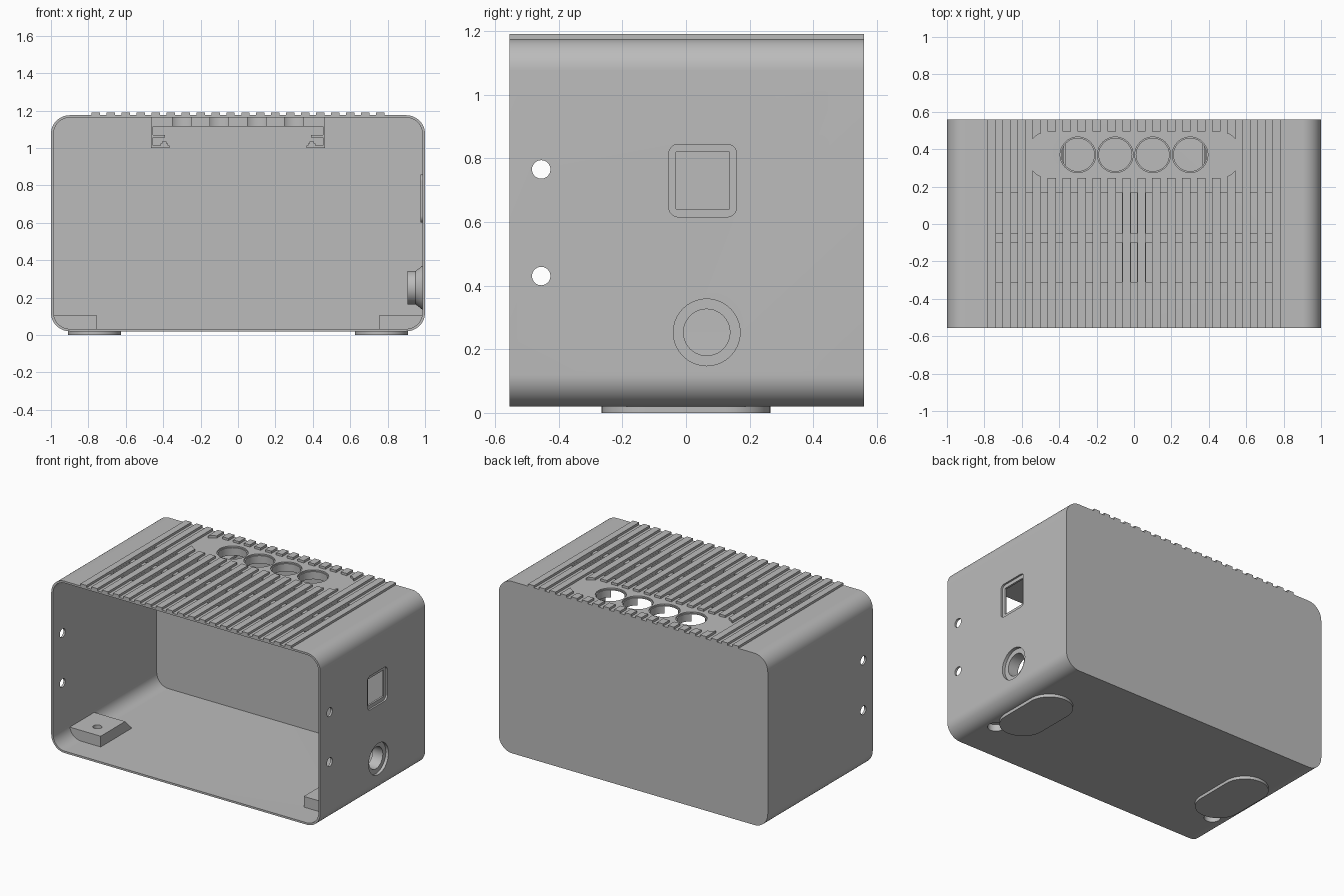
import bpy, bmesh, math

cube = bpy.data.objects.get("Cube")
if cube:
    bpy.data.objects.remove(cube, do_unlink=True)

grey = bpy.data.materials.new("plain_grey")
grey.use_nodes = True
COLOUR = (0.5, 0.5, 0.5, 1)
grey.diffuse_color = COLOUR
for node in grey.node_tree.nodes:
    if node.type == 'BSDF_PRINCIPLED':
        node.inputs["Base Color"].default_value = COLOUR

FRONT, BACK, TOP = -0.555, 0.56, 1.175


def rounded(cx, cy, hx, hy, r, n=16):
    """Rounded rectangle outline; a circle or stadium when r fills it."""
    pts = []
    for k, (sx, sy) in enumerate([(1, 1), (-1, 1), (-1, -1), (1, -1)]):
        for i in range(n + 1):
            a = math.pi / 2 * (k + i / n)
            p = (cx + sx * (hx - r) + r * math.cos(a), cy + sy * (hy - r) + r * math.sin(a))
            if not pts or math.dist(p, pts[-1]) > 1e-5:
                pts.append(p)
    if math.dist(pts[0], pts[-1]) < 1e-5:
        pts.pop()
    return pts


def circle(cx, cy, r):
    return rounded(cx, cy, r, r, r, 10)


def rect(x0, x1, y0, y1):
    return [(x0, y0), (x1, y0), (x1, y1), (x0, y1)]


def place(axis, p, d):
    return {'x': (d, p[0], p[1]), 'y': (p[0], d, p[1]), 'z': (p[0], p[1], d)}[axis]


def build(name, lofts):
    """One object from several lofts: (axis, [(position, outline), ...])."""
    bm = bmesh.new()
    for axis, sections in lofts:
        rings = [[bm.verts.new(place(axis, p, d)) for p in outline] for d, outline in sections]
        count = len(rings[0])
        for a, b in zip(rings, rings[1:]):
            for i in range(count):
                j = (i + 1) % count
                bm.faces.new((a[i], a[j], b[j], b[i]))
        bm.faces.new(rings[0][::-1])
        bm.faces.new(rings[-1])
    bmesh.ops.recalc_face_normals(bm, faces=bm.faces)
    mesh = bpy.data.meshes.new(name)
    bm.to_mesh(mesh)
    bm.free()
    mesh.materials.append(grey)
    ob = bpy.data.objects.new(name, mesh)
    bpy.context.collection.objects.link(ob)
    return ob


def prism(axis, outline, lo, hi):
    return (axis, [(lo, outline), (hi, outline)])


def carve(targets, lofts, operation='DIFFERENCE'):
    cutter = build("cutter", lofts)
    cutter.hide_render = True
    for ob in targets:
        mod = ob.modifiers.new("carve", 'BOOLEAN')
        mod.operation, mod.solver, mod.object = operation, 'EXACT', cutter
        bpy.context.view_layer.objects.active = ob
        bpy.ops.object.modifier_apply(modifier=mod.name)
    bpy.data.objects.remove(cutter, do_unlink=True)


# Housing: rounded tube, open at the front and closed at the back
mid_z = (TOP + 0.02) / 2
half_z = (TOP - 0.02) / 2
outer = rounded(0, mid_z, 1, half_z, 0.1)
inner = rounded(0, mid_z, 0.986, half_z - 0.013, 0.087)
housing = build("housing", [('y', [(BACK - 0.015, inner), (FRONT, inner),
                                   (FRONT, outer), (BACK, outer)])])

# Ribs along the top, cleared around the button field
ribs = build("top_ribs", [prism('z', rect(-0.7825 + 0.08 * i, -0.7375 + 0.08 * i, FRONT, BACK),
                                TOP - 0.004, 1.19) for i in range(20)])
carve([ribs], [prism('z', rounded(0, 0.37, 0.575, 0.125, 0.125), 1.1, 1.3)])

# Two rows of vent slots in the grooves between the ribs
carve([housing], [prism('z', rect(-0.737 + 0.08 * i, -0.703 + 0.08 * i, y0, y1), 1.13, 1.2)
                  for i in range(19) for y0, y1 in ((-0.31, -0.1), (-0.05, 0.168))])

# Button block under the top, with four round holes
block = build("button_block", [prism('y', rect(-0.462, 0.462, 1.115, 1.165), 0.298, 0.55)])
button_xs = (-0.3, -0.1, 0.1, 0.3)
carve([housing, block], [('z', [(1.05, circle(x, 0.37, 0.088)), (1.166, circle(x, 0.37, 0.088)),
                                (1.166, circle(x, 0.37, 0.095)), (1.3, circle(x, 0.37, 0.095))])
                         for x in button_xs])

# Shell-shaped envelope that trims the screw bosses
envelope = [prism('y', rounded(0, mid_z, 0.994, half_z - 0.006, 0.094), FRONT, BACK)]

for side, s in (("left", 1), ("right", -1)):
    # Channel rails for the circuit board
    build(side + "_board_rail", [
        prism('y', rect(s * 0.455, s * 0.465, 1.0, 1.12), 0.298, 0.55),
        prism('y', rect(s * 0.365, s * 0.465, 1.0, 1.012), 0.298, 0.55),
        prism('y', rect(s * 0.39, s * 0.46, 1.055, 1.07), 0.298, 0.55),
        prism('y', rect(s * 0.375, s * 0.415, 1.01, 1.025), 0.298, 0.55),
        prism('y', rect(s * 0.383, s * 0.407, 1.02, 1.035), 0.298, 0.55)])

    # Screw boss on the floor with a ramp behind it
    boss = build(side + "_screw_boss", [prism(
        'x', [(-0.38, 0.025), (-0.04, 0.025), (-0.12, 0.105), (-0.38, 0.105)], s * 0.755, s * 1.05)])
    carve([boss], envelope, 'INTERSECT')
    carve([housing, boss], [('z', [(-0.05, circle(s * 0.85, -0.28, 0.05)),
                                   (0.065, circle(s * 0.85, -0.28, 0.05)),
                                   (0.065, circle(s * 0.85, -0.28, 0.028)),
                                   (0.2, circle(s * 0.85, -0.28, 0.028))])])

    # Foot pad
    build(side + "_foot_pad", [prism('z', rounded(s * 0.7675, 0, 0.1425, 0.265, 0.1425), 0, 0.024)])

    # Two fixing holes in the side wall
    carve([housing], [prism('x', circle(-0.455, z, 0.029), s * 0.9, s * 1.1) for z in (0.43, 0.765)])

# Square switch opening with a shallow rounded recess
switch_pad = build("switch_backing", [prism(
    'x', rounded(0.0525, 0.73, 0.12, 0.128, 0.035), 0.975, 0.992)])
recess = [prism('x', rounded(0.0525, 0.73, 0.1065, 0.114, 0.03), 0.988, 1.1)]
opening = [prism('x', rect(-0.031, 0.136, 0.641, 0.82), 0.9, 1.1)]
for shape in (recess, opening):
    carve([housing, switch_pad], shape)

# Round socket: flared tube inside with a counterbored hole
socket = build("socket_tube", [('x', [(d, circle(0.065, 0.253, r)) for d, r in
                                      ((0.905, 0.09), (0.95, 0.09), (0.992, 0.122))])])
carve([housing, socket], [('x', [(d, circle(0.065, 0.253, r)) for d, r in
                                 ((0.88, 0.073), (0.98, 0.073), (0.98, 0.105), (1.1, 0.105))])])

# Smooth the curves, keep the edges crisp
for ob in bpy.context.collection.objects:
    if ob.type == 'MESH' and grey.name in ob.data.materials:
        bpy.ops.object.select_all(action='DESELECT')
        ob.select_set(True)
        bpy.context.view_layer.objects.active = ob
        bpy.ops.object.shade_smooth_by_angle(angle=math.radians(30))
